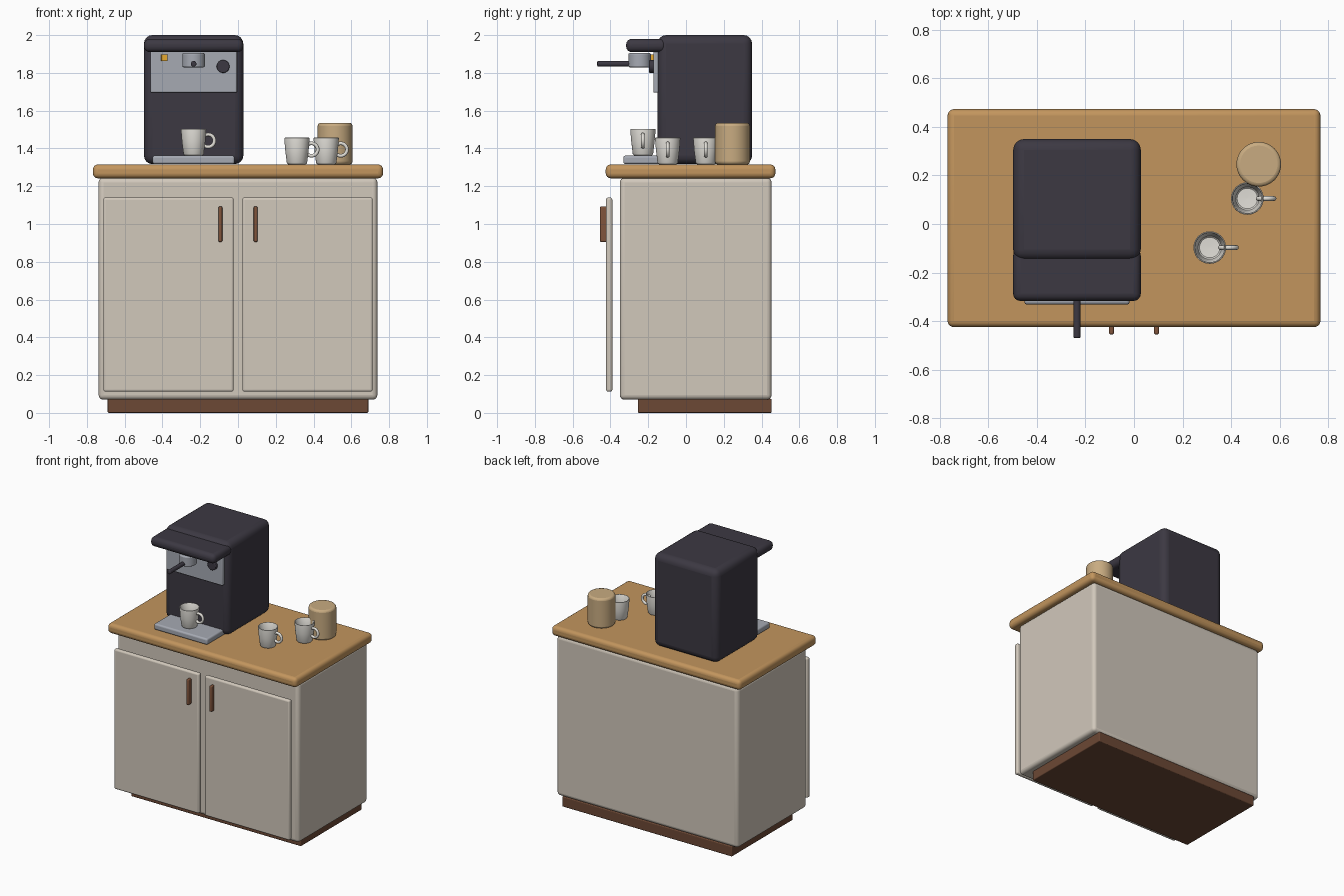
import bpy, math

if "Cube" in bpy.data.objects:
    bpy.data.objects.remove(bpy.data.objects["Cube"])

def mat(name, rgb):
    m = bpy.data.materials.new(name)
    m.diffuse_color = (*rgb, 1)
    m.use_nodes = True
    m.node_tree.nodes["Principled BSDF"].inputs["Base Color"].default_value = m.diffuse_color
    return m

CREAM = mat("cream_paint", (0.64, 0.58, 0.50))
WOOD = mat("oak", (0.54, 0.30, 0.11))
BROWN = mat("dark_wood", (0.15, 0.065, 0.035))
HANDLE = mat("handle_wood", (0.22, 0.09, 0.045))
BLACK = mat("charcoal", (0.045, 0.04, 0.055))
STEEL = mat("steel", (0.38, 0.40, 0.45))
WHITE = mat("ceramic", (0.76, 0.74, 0.69))
TAN = mat("canister_tan", (0.58, 0.41, 0.22))
AMBER = mat("amber", (0.80, 0.40, 0.03))

def finish(o, name, m, bevel=0, seg=4):
    o.name = name
    o.data.materials.append(m)
    if bevel:
        b = o.modifiers.new("bevel", 'BEVEL')
        b.width, b.segments, b.limit_method = bevel, seg, 'ANGLE'
    bpy.ops.object.shade_smooth_by_angle(angle=math.radians(35))
    return o

def box(name, x, y, z, m, bevel=0):
    lo, hi = zip(x, y, z)
    bpy.ops.mesh.primitive_cube_add(size=1, location=[(a + b) / 2 for a, b in zip(lo, hi)])
    o = bpy.context.object
    o.scale = [b - a for a, b in zip(lo, hi)]
    bpy.ops.object.transform_apply(location=False, rotation=False, scale=True)
    return finish(o, name, m, bevel)

def cyl(name, loc, r, depth, m, bevel=0, along_y=False):
    rot = (math.pi / 2, 0, 0) if along_y else (0, 0, 0)
    bpy.ops.mesh.primitive_cylinder_add(vertices=40, radius=r, depth=depth, location=loc, rotation=rot)
    return finish(bpy.context.object, name, m, bevel, 3)

def lathe(name, profile, loc, m, n=40):
    # revolve (radius, height) points, closing both poles
    verts, faces = [], []
    for r, z in profile:
        verts += [(r * math.cos(2 * math.pi * i / n), r * math.sin(2 * math.pi * i / n), z) for i in range(n)]
    for k in range(len(profile) - 1):
        for i in range(n):
            j = (i + 1) % n
            faces.append((k * n + i, k * n + j, (k + 1) * n + j, (k + 1) * n + i))
    last = (len(profile) - 1) * n
    faces += [tuple(reversed(range(n))), tuple(range(last, last + n))]
    me = bpy.data.meshes.new(name)
    me.from_pydata(verts, [], faces)
    o = bpy.data.objects.new(name, me)
    bpy.context.collection.objects.link(o)
    o.location = loc
    bpy.ops.object.select_all(action='DESELECT')
    o.select_set(True)
    bpy.context.view_layer.objects.active = o
    return finish(o, name, m)

# cabinet
box("plinth", (-0.69, 0.69), (-0.255, 0.453), (0, 0.075), BROWN, 0.006)
box("cabinet_body", (-0.738, 0.738), (-0.35, 0.453), (0.07, 1.245), CREAM, 0.025)
box("countertop", (-0.768, 0.768), (-0.425, 0.473), (1.242, 1.315), WOOD, 0.026)
for s, side in ((-1, "left"), (1, "right")):
    box(side + "_door", sorted((s * 0.023, s * 0.713)), (-0.423, -0.39), (0.112, 1.14), CREAM, 0.012)
    box(side + "_door_handle", sorted((s * 0.083, s * 0.103)), (-0.455, -0.418), (0.905, 1.093), HANDLE, 0.007)

# coffee machine
CX = -0.235
box("machine_body", (CX - 0.263, CX + 0.263), (-0.15, 0.35), (1.317, 2.0), BLACK, 0.045)
box("machine_head", (CX - 0.263, CX + 0.263), (-0.317, -0.10), (1.91, 1.98), BLACK, 0.03)
box("front_panel", (CX - 0.229, CX + 0.229), (-0.173, -0.14), (1.695, 1.92), STEEL, 0.008)
box("drip_tray", (CX - 0.217, CX + 0.217), (-0.332, -0.10), (1.317, 1.362), STEEL, 0.012)
cyl("brew_head", (CX, -0.245, 1.867), 0.06, 0.075, STEEL, 0.008)
cyl("filter_handle", (CX, -0.38, 1.848), 0.015, 0.18, BLACK, 0.006, True)
cyl("control_knob", (CX + 0.156, -0.178, 1.834), 0.034, 0.035, BLACK, 0.005, True)
box("indicator_light", (CX - 0.173, CX - 0.137), (-0.187, -0.165), (1.862, 1.898), AMBER, 0.004)

# mugs: tapered cup with ring handle
CUP = [(0.044, 0), (0.050, 0.003), (0.054, 0.010), (0.062, 0.075), (0.067, 0.137), (0.0665, 0.141),
       (0.063, 0.142), (0.060, 0.138), (0.056, 0.075), (0.048, 0.018), (0.042, 0.012), (0.004, 0.010)]
for i, (x, y, z) in enumerate(((CX, -0.228, 1.362), (0.312, -0.097, 1.315), (0.467, 0.105, 1.315)), 1):
    lathe(f"mug_{i}", CUP, (x, y, z), WHITE)
    bpy.ops.mesh.primitive_torus_add(major_radius=0.033, minor_radius=0.0095, major_segments=28,
                                     minor_segments=12, location=(x + 0.077, y, z + 0.079),
                                     rotation=(math.pi / 2, 0, 0))
    finish(bpy.context.object, f"mug_{i}_handle", WHITE)

# storage canister
cyl("canister", (0.514, 0.246, 1.425), 0.092, 0.22, TAN, 0.015)
